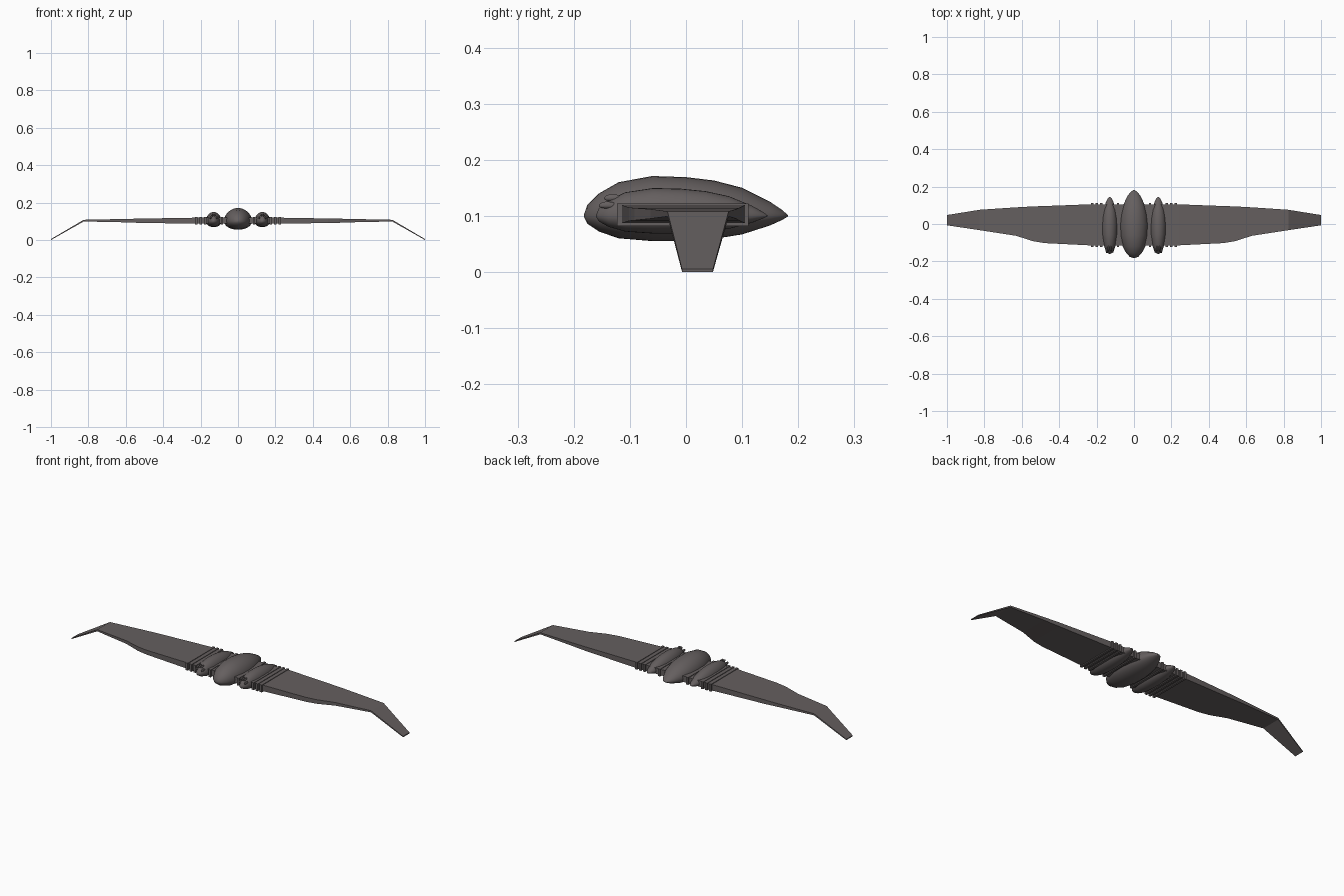
import bpy, bmesh, math
from mathutils import Vector

if "Cube" in bpy.data.objects:
    bpy.data.objects.remove(bpy.data.objects["Cube"])

hull = bpy.data.materials.new("warm_grey_hull")
hull.use_nodes = True
hull.diffuse_color = (0.13, 0.115, 0.115, 1)
hull.node_tree.nodes["Principled BSDF"].inputs["Base Color"].default_value = hull.diffuse_color


def loft(name, rings, smooth=False):
    """Skin a list of equal-length rings and close both ends."""
    bm = bmesh.new()
    rows = [[bm.verts.new(p) for p in ring] for ring in rings]
    n = len(rows[0])
    for a, b in zip(rows, rows[1:]):
        for i in range(n):
            bm.faces.new((a[i], a[(i + 1) % n], b[(i + 1) % n], b[i]))
    bm.faces.new(rows[0])
    bm.faces.new(rows[-1])
    bmesh.ops.recalc_face_normals(bm, faces=bm.faces)
    mesh = bpy.data.meshes.new(name)
    bm.to_mesh(mesh)
    bm.free()
    mesh.materials.append(hull)
    obj = bpy.data.objects.new(name, mesh)
    bpy.context.collection.objects.link(obj)
    if smooth:
        bpy.ops.object.select_all(action="DESELECT")
        obj.select_set(True)
        bpy.context.view_layer.objects.active = obj
        bpy.ops.object.shade_smooth_by_angle(angle=math.radians(40))
    return obj


# Teardrop body: y, height above axis, depth below axis, half width
POD = [(-.182, .002, .002, .002), (-.176, .019, .014, .022), (-.155, .04, .028, .042),
       (-.12, .06, .04, .06), (-.06, .071, .045, .073), (0, .069, .045, .075),
       (.05, .063, .041, .07), (.10, .05, .033, .058), (.15, .025, .017, .035),
       (.172, .01, .007, .018), (.182, .001, .001, .002)]


def pod(name, centre, scale, sides=32):
    rings = []
    for y, up, down, wide in POD:
        ring = []
        for i in range(sides):
            a = math.tau * i / sides
            z = math.sin(a) * (up if math.sin(a) > 0 else down)
            ring.append(Vector(centre) + Vector((wide * math.cos(a) * scale[0], y * scale[1], z * scale[2])))
        rings.append(ring)
    return loft(name, rings, True)


def section(x, front, back, low, high):
    return [(x, front, low), (x, back, low), (x, back, high), (x, front, high)]


# Wing: x, front edge, back edge, underside, top
WING = [(.24, -.114, .105, .087, .119), (.48, -.102, .096, .091, .115),
        (.54, -.092, .094, .092, .114), (.63, -.063, .089, .095, .112),
        (.825, -.033, .076, .099, .108), (1, -.007, .048, 0, .005)]

pod("fuselage", (0, 0, .1), (1, 1, 1))
loft("centre_wing", [section(x, -.114, .105, .087, .119) for x in (-.24, .24)])

for side, label in ((1, "left"), (-1, "right")):
    loft(label + "_wing", [section(side * x, *rest) for x, *rest in WING])
    pod(label + "_nacelle", (side * .13, -.0075, .1), (.56, .84, .7))
    # Raised collars around the wing root
    for k, x in enumerate((.085, .175, .199, .223)):
        loft(f"{label}_wing_collar_{k + 1}",
             [section(side * x + d, -.123, .111, .082, .122) for d in (-.006, .006)])
    # Small intake ridges on the upper nose of the nacelle
    for k, (dx, y, z) in enumerate(((-.017, -.137, .118), (-.006, -.128, .131),
                                   (.006, -.128, .131), (.017, -.137, .118))):
        pod(f"{label}_intake_ridge_{k + 1}", (side * .13 + dx, y, z), (.065, .1, .11), 10)
